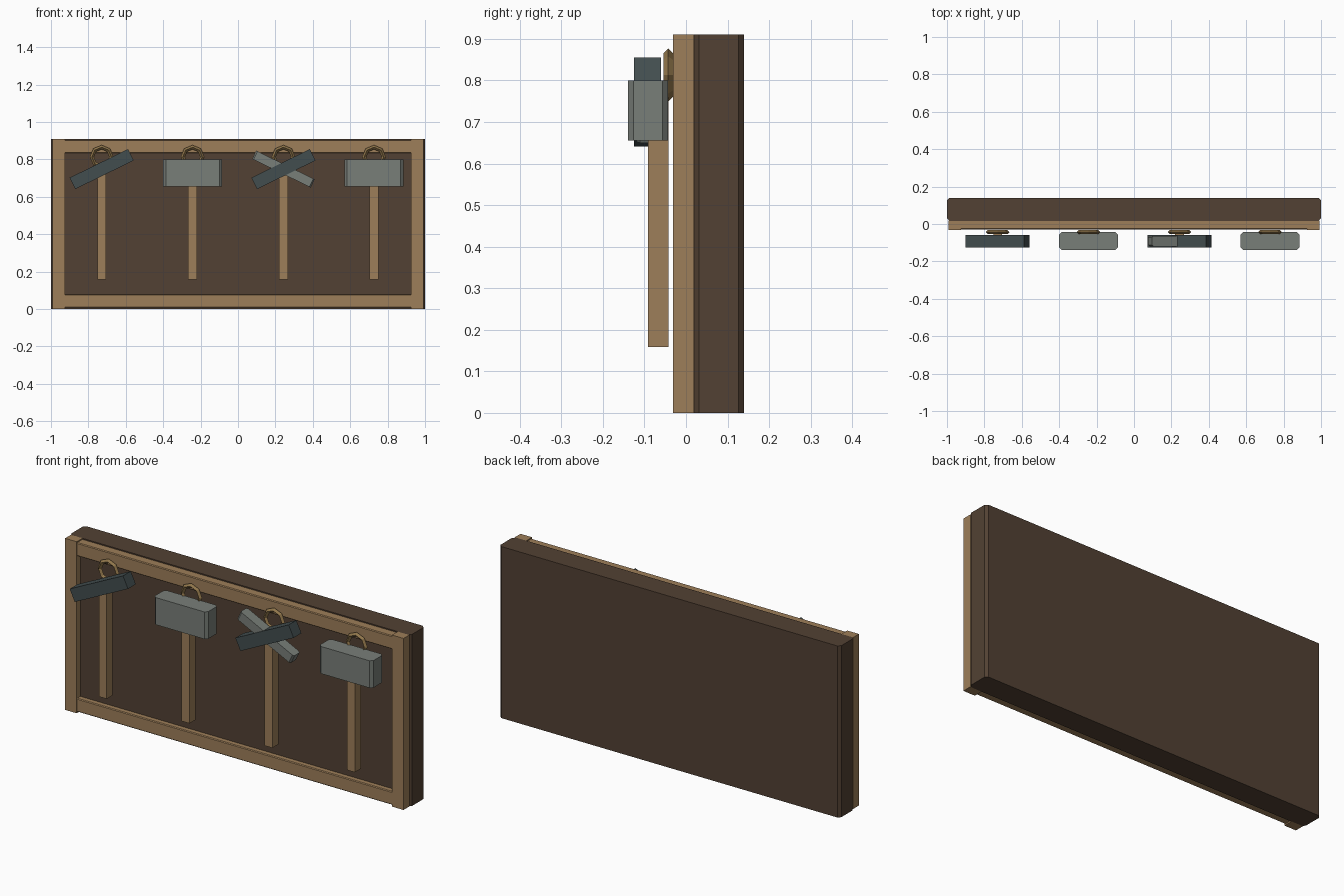
import bpy, bmesh, math
from mathutils import Matrix

if "Cube" in bpy.data.objects:
    bpy.data.objects.remove(bpy.data.objects["Cube"])


def mat(name, r, g, b):
    m = bpy.data.materials.new(name)
    m.diffuse_color = (r, g, b, 1)
    m.use_nodes = True
    m.node_tree.nodes["Principled BSDF"].inputs["Base Color"].default_value = m.diffuse_color
    return m


DARK_WOOD = mat("dark_wood", 0.085, 0.053, 0.033)
WOOD = mat("light_wood", 0.34, 0.21, 0.10)
STEEL = mat("steel", 0.19, 0.21, 0.19)
IRON = mat("dark_iron", 0.055, 0.075, 0.078)
BRASS = mat("brass", 0.28, 0.18, 0.07)


def box(name, x, y, z, material, chamfer=0, axis=2, tilt=0):
    """Box from (min, max) ranges; chamfers edges along one axis (None = all), tilts about y."""
    size = [r[1] - r[0] for r in (x, y, z)]
    bm = bmesh.new()
    bmesh.ops.create_cube(bm, size=1, matrix=Matrix.Diagonal((*size, 1)))
    if chamfer:
        edges = [e for e in bm.edges if axis is None
                 or abs((e.verts[0].co - e.verts[1].co)[axis]) > 1e-4]
        bmesh.ops.bevel(bm, geom=edges, offset=chamfer, segments=1, affect='EDGES')
    me = bpy.data.meshes.new(name)
    bm.to_mesh(me)
    bm.free()
    me.materials.append(material)
    ob = bpy.data.objects.new(name, me)
    ob.location = [sum(r) / 2 for r in (x, y, z)]
    ob.rotation_euler.y = -tilt
    bpy.context.collection.objects.link(ob)
    return ob


# Backboard with chamfered upright corners, and the panel inside the frame
box("backboard", (-1, 1), (0.017, 0.14), (0, 0.91), DARK_WOOD, 0.014)
box("front_panel", (-0.925, 0.925), (0.0, 0.03), (0.07, 0.84), DARK_WOOD)

# Frame
for s, side in ((-1, "left"), (1, "right")):
    box(side + "_post", (s * 0.959 - 0.034, s * 0.959 + 0.034), (-0.031, 0.019), (0, 0.91), WOOD)
for name, z in (("bottom_rail", (0.007, 0.078)), ("top_rail", (0.833, 0.904))):
    box(name, (-0.926, 0.926), (-0.029, 0.021), z, WOOD, 0.004, 0)


# Tool heads
def tilted_bar(name, x, y, thick, angle, material, chamfer=0):
    box(name, (x - 0.174, x + 0.174), y, (0.748 - thick / 2, 0.748 + thick / 2),
        material, chamfer, 2, angle)


def hammer_head(x):
    box("hammer_head", (x - 0.157, x + 0.157), (-0.14, -0.043), (0.656, 0.8), STEEL, 0.014)


# Handles, hanging rings and heads
for i, x in enumerate((-0.729, -0.243, 0.243, 0.727)):
    box("handle", (x - 0.023, x + 0.023), (-0.092, -0.042), (0.158, 0.76), WOOD)
    bpy.ops.mesh.primitive_torus_add(major_segments=8, minor_segments=4,
                                     major_radius=0.052, minor_radius=0.0115,
                                     location=(x, -0.043, 0.813),
                                     rotation=(math.pi / 2, 0, 0))
    ring = bpy.context.object
    ring.name = "hanging_ring"
    ring.data.materials.append(BRASS)
    if i % 2:
        hammer_head(x)
    else:
        tilted_bar("iron_bar", x, (-0.125, -0.06), 0.068, 0.455, IRON)
    if i == 2:
        tilted_bar("crossed_pick_bar", x, (-0.119, -0.063), 0.049, -0.455, STEEL, 0.008)
